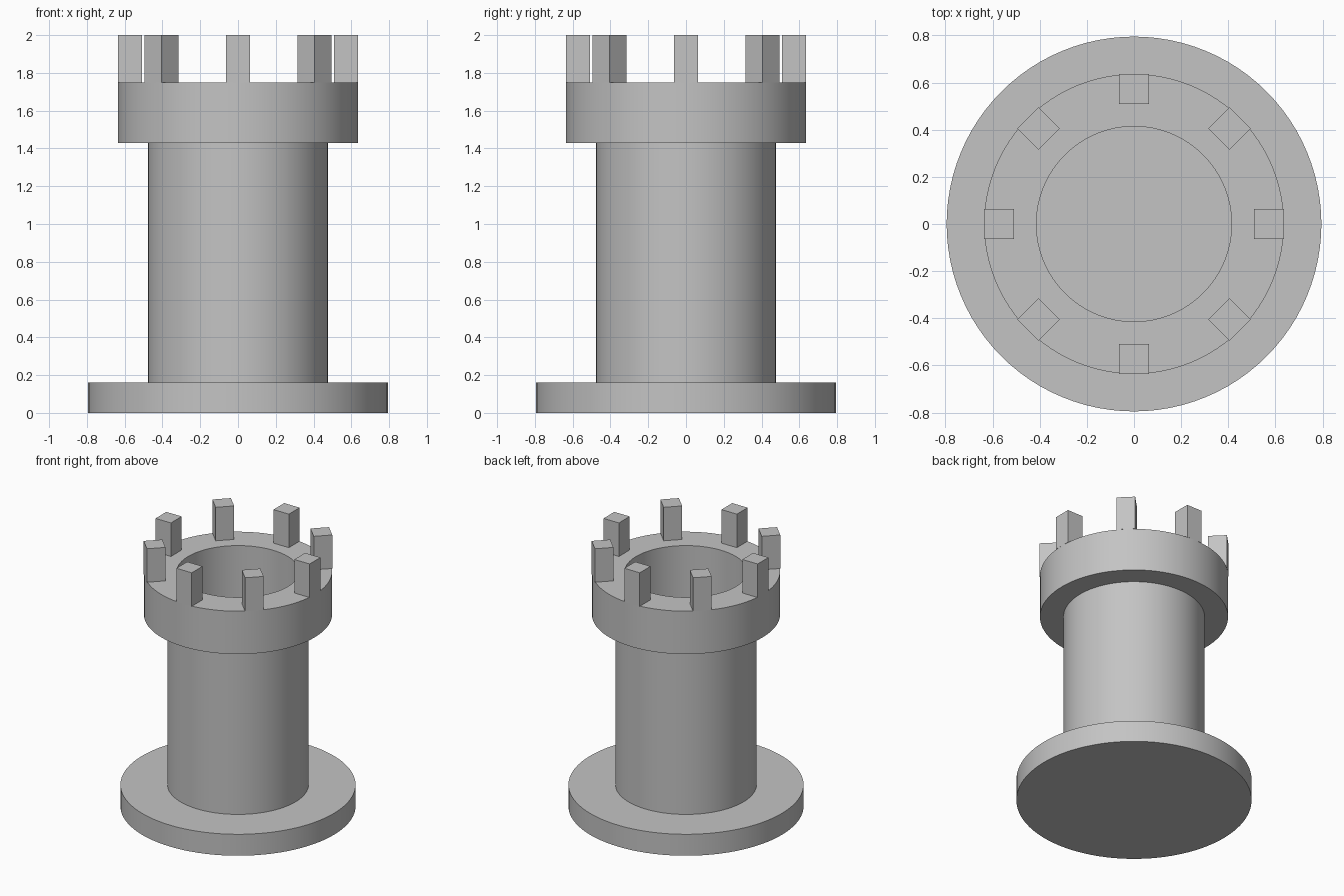
import bpy
import bmesh
from math import cos, sin, pi
from mathutils import Matrix

cube = bpy.data.objects.get("Cube")
if cube:
    bpy.data.objects.remove(cube, do_unlink=True)

# One stone colour for everything
stone = bpy.data.materials.new("stone grey")
stone.use_nodes = True
GREY = (0.55, 0.55, 0.55, 1)
stone.diffuse_color = GREY
stone.node_tree.nodes["Principled BSDF"].inputs["Base Color"].default_value = GREY

SEGMENTS = 96
BASE_R, SHAFT_R, CROWN_R, BORE_R = 0.795, 0.477, 0.636, 0.414
BASE_TOP, CROWN_BOTTOM, CROWN_TOP, TOP = 0.16, 1.43, 1.75, 2.0
MERLON = 0.127


def add_object(name, bm):
    mesh = bpy.data.meshes.new(name)
    bmesh.ops.recalc_face_normals(bm, faces=bm.faces)
    bm.to_mesh(mesh)
    bm.free()
    mesh.materials.append(stone)
    obj = bpy.data.objects.new(name, mesh)
    bpy.context.collection.objects.link(obj)
    return obj


def lathe(name, profile):
    """Revolve a list of (radius, height) points around z."""
    bm = bmesh.new()
    verts = [bm.verts.new((r, 0, z)) for r, z in profile]
    edges = [bm.edges.new(pair) for pair in zip(verts, verts[1:])]
    bmesh.ops.spin(bm, geom=verts + edges, cent=(0, 0, 0), axis=(0, 0, 1),
                   angle=2 * pi, steps=SEGMENTS, use_duplicate=False)
    bmesh.ops.remove_doubles(bm, verts=bm.verts, dist=0.0001)
    obj = add_object(name, bm)
    bpy.ops.object.select_all(action='DESELECT')
    bpy.context.view_layer.objects.active = obj
    obj.select_set(True)
    bpy.ops.object.shade_smooth_by_angle()


# Tower: foot disc, hollow shaft and wider crown in one profile
lathe("tower", [(0, 0), (BASE_R, 0), (BASE_R, BASE_TOP), (SHAFT_R, BASE_TOP),
                (SHAFT_R, CROWN_BOTTOM), (CROWN_R, CROWN_BOTTOM),
                (CROWN_R, CROWN_TOP), (BORE_R, CROWN_TOP),
                (BORE_R, BASE_TOP), (0, BASE_TOP)])

# Eight merlons, flush with the crown's outer wall
height = TOP - CROWN_TOP
for i in range(8):
    angle = i * pi / 4
    r = CROWN_R - MERLON / 2
    bm = bmesh.new()
    bmesh.ops.create_cube(bm, size=1, matrix=(
        Matrix.Translation((r * cos(angle), r * sin(angle), CROWN_TOP + height / 2))
        @ Matrix.Rotation(angle, 4, 'Z')
        @ Matrix.Diagonal((MERLON, MERLON, height, 1))))
    add_object(f"merlon_{i + 1}", bm)
